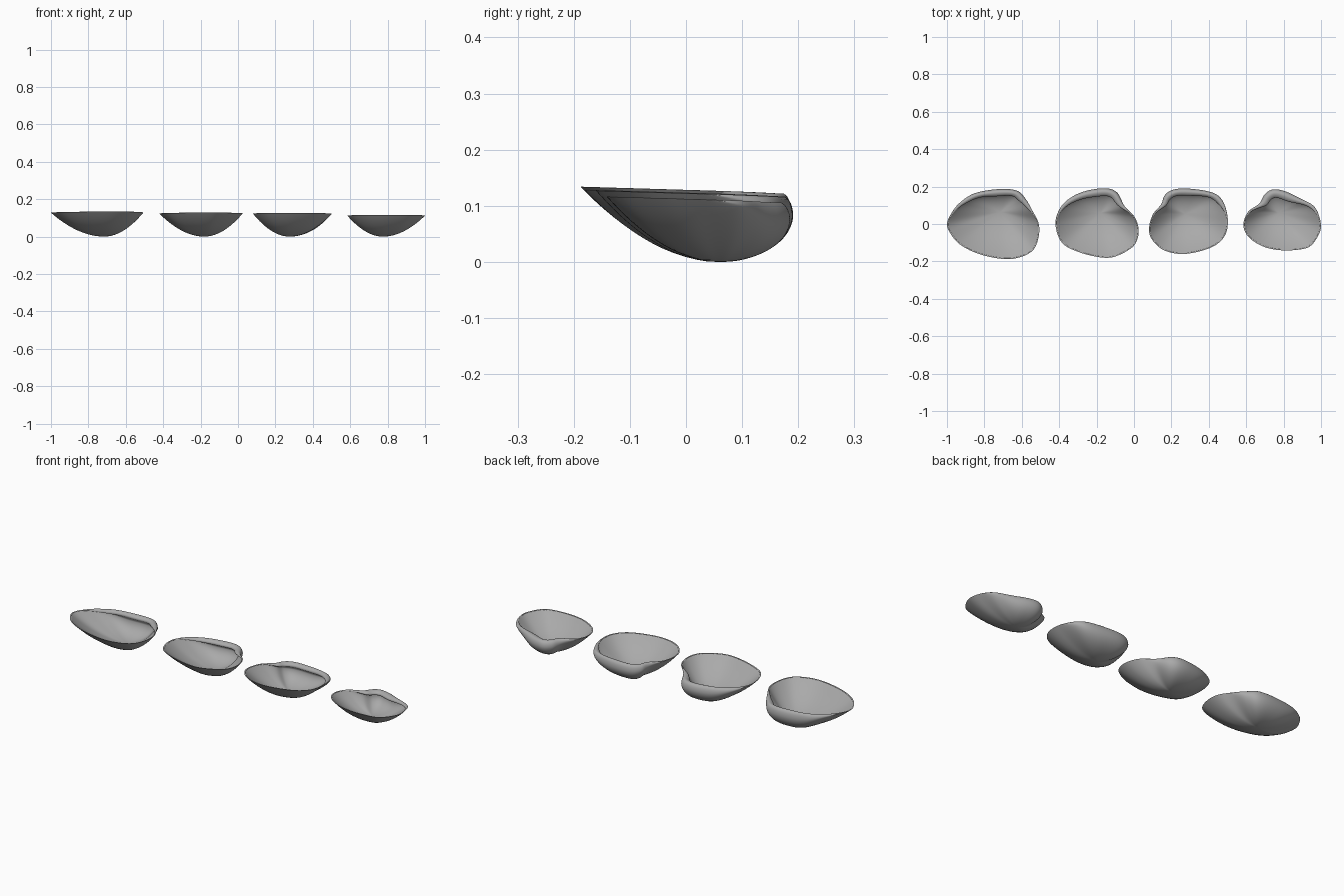
import bpy, bmesh
from mathutils import Vector
from math import sqrt, sin

if "Cube" in bpy.data.objects:
    bpy.data.objects.remove(bpy.data.objects["Cube"])

# Each shell: outline seen from above, deepest point, rim height, hinge width
SHELLS = {
    "clam_shell_large": ([(-1, 0), (-.975, .06), (-.93, .115), (-.85, .165), (-.72, .187), (-.625, .178),
                          (-.58, .135), (-.545, .075), (-.51, .005), (-.51, -.07), (-.54, -.14), (-.61, -.178),
                          (-.70, -.187), (-.83, -.16), (-.93, -.11), (-.982, -.05)], (-.715, .065), .128, .032),
    "clam_shell_medium": ([(-.42, 0), (-.395, .085), (-.34, .14), (-.26, .176), (-.155, .191), (-.09, .168),
                           (-.05, .095), (.005, .035), (.025, -.04), (0, -.115), (-.085, -.168), (-.165, -.18),
                           (-.29, -.152), (-.385, -.1)], (-.18, .06), .123, .036),
    "clam_shell_round": ([(.08, -.025), (.10, .05), (.145, .105), (.163, .152), (.205, .182), (.275, .19),
                          (.38, .178), (.45, .152), (.487, .095), (.502, .013), (.487, -.06), (.433, -.115),
                          (.34, -.149), (.245, -.16), (.155, -.138), (.096, -.083)], (.275, .055), .122, .032),
    "clam_shell_small": ([(.585, -.003), (.61, .065), (.67, .11), (.70, .16), (.745, .185), (.81, .174),
                          (.89, .136), (.963, .094), (.995, .024), (.995, -.04), (.95, -.112), (.89, -.136),
                          (.78, -.14), (.685, -.118), (.61, -.067)], (.775, .06), .112, .04),
}
SUB, RINGS = 7, 18

shell_grey = bpy.data.materials.new("shell_grey")
shell_grey.diffuse_color = (.4, .4, .4, 1)
shell_grey.use_nodes = True
shell_grey.node_tree.nodes["Principled BSDF"].inputs["Base Color"].default_value = shell_grey.diffuse_color


def closed_spline(pts):
    """Smooth closed curve through the outline points."""
    p = [Vector(q) for q in pts]
    n, out = len(p), []
    for i in range(n):
        a, b, c, d = p[i - 1], p[i], p[(i + 1) % n], p[(i + 2) % n]
        for k in range(SUB):
            t = k / SUB
            out.append(.5 * (2 * b + (c - a) * t + (2 * a - 5 * b + 4 * c - d) * t * t
                             + (3 * b - a - 3 * c + d) * t ** 3))
    return out


def smooth(v):
    v = max(0, min(1, v))
    return v * v * (3 - 2 * v)


def profile(s, w):
    """Bowl height: parabola at the open lip, round at the hinge."""
    return (1 - w) * s ** 1.95 + w * (1 - sqrt(max(0, 1 - s * s)))


def make_shell(name, pts, deep, h, band):
    deep = Vector(deep)
    rim = closed_spline(pts)
    top = max(q.y for q in rim)
    bm = bmesh.new()
    info = []
    for q in rim:
        d = (deep - q).normalized()
        w = smooth((q.y - .02) / (top - .04))       # hinge band strength
        r = smooth((.15 - d.y) / 1.1)               # roundness of the bowl side
        info.append((q, d, w, r, h - .03 * q.y))

    def ring(fn):
        return [bm.verts.new(fn(*i)) for i in info]

    def bowl(s, inner):
        def f(q, d, w, r, zr):
            edge = q + d * (.007 + .012 * w) * inner
            xy = deep.lerp(edge, s)
            base = .010 * inner
            zt = zr * (1 - .28 * r) - .002 * inner
            return (xy.x, xy.y, base + (zt - base) * profile(s, r))
        return f

    def curl(inset, rise):
        def f(q, d, w, r, zr):
            xy = q + d * (.002 * inset + inset * band * w)
            return (xy.x, xy.y, zr * (1 - .28 * r * (1 - rise)) + .001 * inset)
        return f

    def plate(inset, drop):
        def f(q, d, w, r, zr):
            xy = q + d * (.004 + .003 * inset + inset * band * w)
            return (xy.x, xy.y, zr - .001 * inset - drop * w)
        return f

    steps = [sin(1.5708 * (i + 1) / RINGS) for i in range(RINGS)]
    # outside bowl, rolled hinge edge, hinge plate, inside bowl
    rings = [ring(bowl(s, 0)) for s in steps]
    rings += [ring(curl(i, z)) for i, z in ((.03, .3), (.1, .58), (.22, .82), (.38, .96))]
    rings += [ring(plate(i, z)) for i, z in ((.5, 0), (.7, .003), (.87, .007), (.97, .012), (.95, .019))]
    rings += [ring(bowl(s, 1)) for s in reversed(steps)]
    n = len(info)
    for a, b in zip(rings, rings[1:]):
        for i in range(n):
            j = (i + 1) % n
            bm.faces.new((a[i], a[j], b[j], b[i]))
    # close both bowls at their deepest point
    for r, z in ((rings[0], 0), (rings[-1], .010)):
        c = bm.verts.new((deep.x, deep.y, z))
        for i in range(n):
            bm.faces.new((r[i], r[(i + 1) % n], c))
    bmesh.ops.recalc_face_normals(bm, faces=bm.faces)
    me = bpy.data.meshes.new(name)
    bm.to_mesh(me)
    bm.free()
    me.materials.append(shell_grey)
    ob = bpy.data.objects.new(name, me)
    bpy.context.collection.objects.link(ob)
    bpy.ops.object.select_all(action='DESELECT')
    ob.select_set(True)
    bpy.context.view_layer.objects.active = ob
    bpy.ops.object.shade_smooth_by_angle(angle=1.2)


for name, spec in SHELLS.items():
    make_shell(name, *spec)
